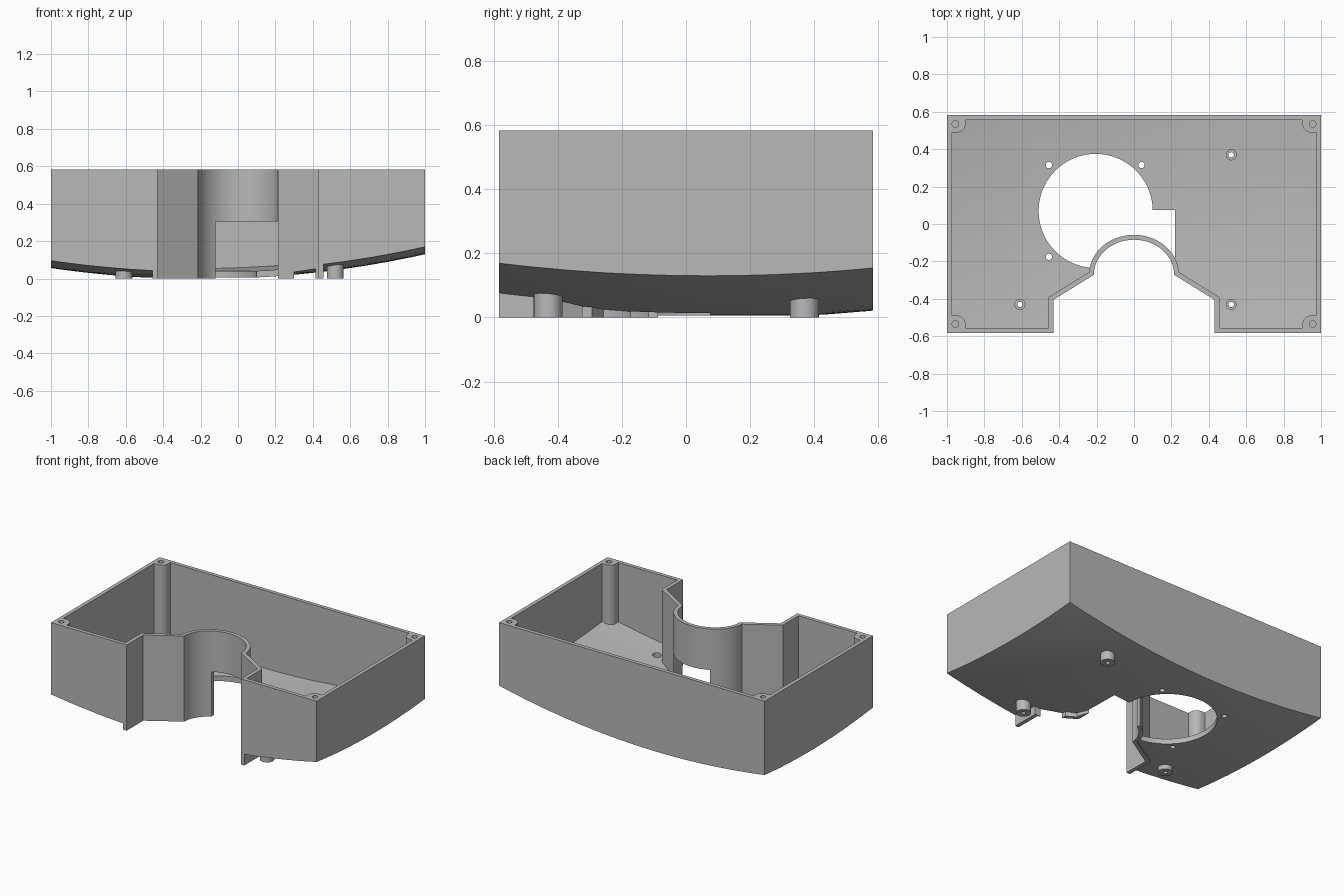
import bpy, bmesh, math
from mathutils import Vector

cube = bpy.data.objects.get("Cube")
if cube:
    bpy.data.objects.remove(cube, do_unlink=True)

HEIGHT, WALL, FLOOR = 0.583, 0.026, 0.035
DOME_X, DOME_Y = -0.2, 0.07          # lowest point of the bulged floor


def loft(name, rings):
    """Closed solid through equal rings of points, capped at both ends."""
    bm = bmesh.new()
    loops = [[bm.verts.new(p) for p in ring] for ring in rings]
    for low, high in zip(loops, loops[1:]):
        for i in range(len(low)):
            bm.faces.new((low[i - 1], low[i], high[i], high[i - 1]))
    bm.faces.new(loops[0][::-1])
    bm.faces.new(loops[-1])
    bm.normal_update()
    if bm.calc_volume(signed=True) < 0:
        bmesh.ops.reverse_faces(bm, faces=bm.faces[:])
    mesh = bpy.data.meshes.new(name)
    bm.to_mesh(mesh)
    bm.free()
    ob = bpy.data.objects.new(name, mesh)
    bpy.context.scene.collection.objects.link(ob)
    return ob


def prism(name, pts, z0, z1):
    return loft(name, [[(x, y, z) for x, y in pts] for z in (z0, z1)])


def box(name, x0, x1, y0, y1, z0, z1):
    return prism(name, [(x0, y0), (x1, y0), (x1, y1), (x0, y1)], z0, z1)


def arc(cx, cy, rx, ry, start, end, steps):
    angles = [math.radians(start + (end - start) * i / steps) for i in range(steps + 1)]
    return [(cx + rx * math.cos(a), cy + ry * math.sin(a)) for a in angles]


def circle(x, y, r, sides):
    return arc(x, y, r, r, 0, 360, sides)[:-1]


def rod(name, x, y, r, z0, z1, sides=32):
    return prism(name, circle(x, y, r, sides), z0, z1)


def bowl(name, lift):
    """Round solid whose underside is the shallow bulge."""
    profile = [(i / 8, 0.092 * (i / 8) ** 2 - 0.003 + lift) for i in range(1, 13)]
    profile.append((1.5, 1.5))
    return loft(name, [[(x, y, z) for x, y in circle(DOME_X, DOME_Y, r, 72)]
                       for r, z in profile])


def combine(ob, op, *tools):
    for tool in tools:
        mod = ob.modifiers.new("combine", "BOOLEAN")
        mod.operation, mod.solver, mod.object = op, "EXACT", tool
        bpy.context.view_layer.update()
        graph = bpy.context.evaluated_depsgraph_get()
        mesh = bpy.data.meshes.new_from_object(ob.evaluated_get(graph))
        if not mesh.polygons:
            raise RuntimeError(f"{op} of {ob.name} with {tool.name} is empty")
        ob.modifiers.clear()
        ob.data = mesh
        bpy.data.objects.remove(tool, do_unlink=True)


def offset(pts, d):
    """Mitred inward offset of a counter-clockwise polygon."""
    out = []
    for i, p in enumerate(pts):
        a, b, c = Vector(pts[i - 1]), Vector(p), Vector(pts[(i + 1) % len(pts)])
        u, v = (b - a).normalized(), (c - b).normalized()
        n1, n2 = Vector((-u.y, u.x)), Vector((-v.y, v.x))
        out.append(tuple(b + (n1 + n2) * d / (1 + n1.dot(n2))))
    return out


# Outline with the arched notch in the front
notch = [(-0.43, -HEIGHT), (-0.43, -0.405)]
notch += arc(0, -0.272, 0.215, 0.188, 180, 0, 28)
notch += [(0.43, -0.405), (0.43, -HEIGHT)]
outline = [(-1, -HEIGHT)] + notch + [(1, -HEIGHT), (1, HEIGHT), (-1, HEIGHT)]
inner = offset(outline, WALL)
outer = offset(outline, -0.02)


def notch_side(pts):
    """Notch part of an outline, with its ends drawn out past the front."""
    side = pts[1:len(notch) + 1]
    return [(side[0][0], -0.7)] + side[1:-1] + [(side[-1][0], -0.7)]


# Notch walls reach down to the ground below the bulge
skirt = prism("skirt", notch_side(outer) + notch_side(inner)[::-1], -0.1, 0.3)
combine(skirt, "DIFFERENCE", box("skirt_gap", 0.3, 0.47, -0.395, -0.2, -0.2, 0.4))

# Mounting feet under the floor
feet = [(0.52, 0.37), (0.52, -0.43), (-0.61, -0.43)]
shape = bowl("shape", 0)
combine(shape, "UNION", skirt,
        *[rod("foot", x, y, 0.045, -0.1, 0.15) for x, y in feet])

# Outer shell
body = prism("open_housing", outline, 0, HEIGHT)
combine(body, "INTERSECT", shape)

# Cavity: floor level, round opening and side slot, less the corner bosses
space = bowl("space", FLOOR)
combine(space, "UNION",
        rod("round_opening", -0.205, 0.07, 0.305, -0.3, 0.5, 72),
        box("slot", -0.1, 0.22, -0.32, 0.075, -0.25, 0.45))
cavity = prism("cavity", inner, -0.2, 1)
boss = [(1.1, 0.7), (0.9, 0.7)] + arc(0.95, 0.538, 0.05, 0.05, 180, 270, 10) + [(1.1, 0.488)]
for sx in (-1, 1):
    for sy in (-1, 1):
        corner = [(x * sx, y * sy) for x, y in boss]
        combine(cavity, "DIFFERENCE", prism("corner_boss", corner, -0.3, 1.1))
combine(cavity, "INTERSECT", space)
combine(body, "DIFFERENCE", cavity)

# Window through the arch
combine(body, "DIFFERENCE", box("window", -0.12, 0.213, -0.26, 0.02, -0.1, 0.305))

# Screw holes in the bosses, feet and around the round opening
for x in (-0.955, 0.955):
    for y in (-0.535, 0.535):
        combine(body, "DIFFERENCE", rod("boss_hole", x, y, 0.018, 0.35, 0.8, 20))
for x, y in feet:
    combine(body, "DIFFERENCE", rod("foot_hole", x, y, 0.014, -0.1, 0.3, 20),
            rod("foot_recess", x, y, 0.027, 0.03, 0.3, 20))
for x, y in [(-0.455, 0.315), (0.04, 0.315), (-0.455, -0.175)]:
    combine(body, "DIFFERENCE", rod("rim_hole", x, y, 0.017, -0.1, 0.3, 20))

# Colour and shading
grey = bpy.data.materials.new("plain grey")
grey.use_nodes = True
colour = (0.48, 0.48, 0.48, 1)
grey.diffuse_color = colour
grey.node_tree.nodes["Principled BSDF"].inputs["Base Color"].default_value = colour
body.data.materials.clear()
body.data.materials.append(grey)
bpy.ops.object.select_all(action="DESELECT")
body.select_set(True)
bpy.context.view_layer.objects.active = body
bpy.ops.object.shade_smooth_by_angle(angle=math.radians(25))
